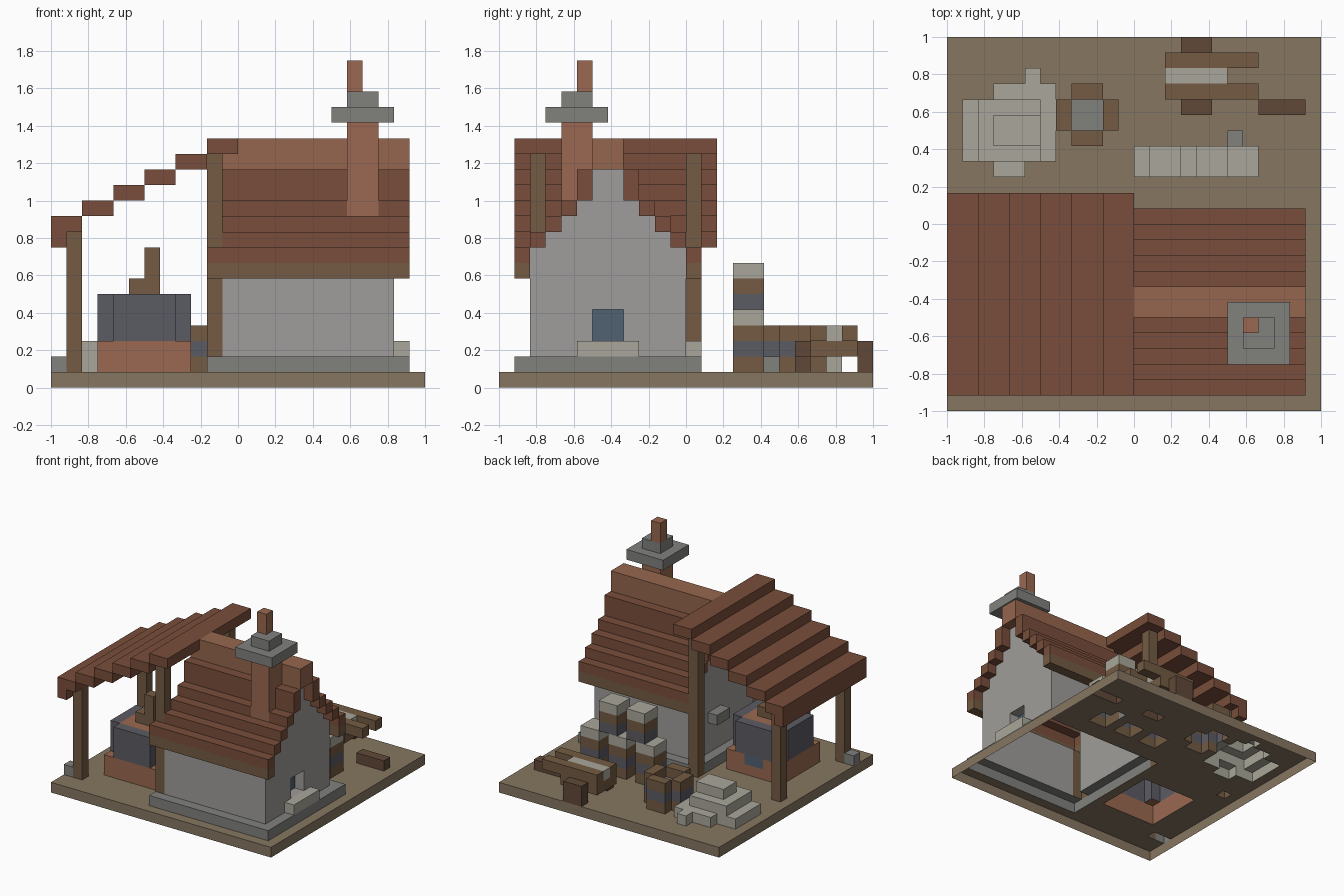
import bpy, bmesh
from mathutils import Vector

if "Cube" in bpy.data.objects:
    bpy.data.objects.remove(bpy.data.objects["Cube"])

U = 1 / 12                      # one block
cells = {}                      # block -> part name
colours = {}                    # part name -> colour

WOOD, ROOF, RIDGE = (.45, .36, .27), (.47, .31, .24), (.58, .40, .31)
BRICK, STONE, PALE = (.60, .41, .32), (.50, .50, .49), (.66, .65, .60)
WALL, IRON, EARTH = (.62, .61, .60), (.36, .36, .39), (.52, .46, .38)
BLUE = (.32, .38, .44)


def part(name, colour, *boxes):
    """Fill boxes (x0, x1, y0, y1, z0, z1) with blocks of a named part."""
    colours[name] = colour
    for x0, x1, y0, y1, z0, z1 in boxes:
        for x in range(x0, x1):
            for y in range(y0, y1):
                for z in range(z0, z1):
                    cells[x, y, z] = name


def carve(x0, x1, y0, y1, z0, z1):
    for x in range(x0, x1):
        for y in range(y0, y1):
            for z in range(z0, z1):
                cells.pop((x, y, z), None)


# Ground plate and house foundation
part("base", EARTH, (-12, 12, -12, 12, 0, 1))
part("foundation", STONE, (-2, 11, -11, 1, 1, 2))

# Gabled house and stepped roof, mirrored about y = -5
roof_steps = [(6, 7, 9), (5, 9, 10), (4, 10, 11), (3, 11, 12), (2, 12, 14), (1, 14, 16)]
for d, lo, hi in roof_steps:
    for y in (-5 - d, -6 + d):
        if d < 6:
            part("house_wall", WALL, (-1, 10, y, y + 1, 2, lo))
        part("ridge" if d == 1 else "main_roof", RIDGE if d == 1 else ROOF,
             (-2 if d == 6 else -1, 11, y, y + 1, lo, hi))
        if d == 6:
            part("eave_beam", WOOD, (-2, 11, y, y + 1, 7, 8))

# Window recess, sills and wall stone
part("window", BLUE, (8, 9, -6, -4, 3, 5))
carve(9, 10, -6, -4, 3, 5)
part("window_sill", PALE, (10, 11, -7, -3, 2, 3), (3, 6, 0, 1, 2, 3))
part("wall_stone", STONE, (-2, -1, -4, -2, 5, 6))

# Chimney
part("chimney", BRICK, (7, 9, -8, -6, 11, 17), (7, 8, -7, -6, 19, 21))
part("chimney_cap", STONE, (6, 10, -9, -5, 17, 18), (7, 9, -8, -6, 18, 19))

# Lean-to posts and stepped roof
for y, z in ((-10, 2), (0, 1)):
    part("tall_post", WOOD, (-2, -1, y, y + 1, z, 15))
    part("short_post", WOOD, (-11, -10, y, y + 1, 1, 10))
for i in range(6):
    part("lean_to_roof", ROOF, (-12 + 2 * i, -10 + 2 * i, -11, 2, 10 + i, 11 + i))
part("lean_to_roof", ROOF, (-12, -11, -11, 2, 9, 10))

# Forge with iron hearth and handle
part("forge_base", BRICK, (-9, -3, -8, -2, 1, 3))
part("forge_vent", BLUE, (-7, -5, -3, -2, 2, 3))
part("forge_hearth", IRON, (-8, -4, -8, -2, 3, 6), (-9, -3, -7, -3, 3, 6))
part("forge_coals", BRICK, (-8, -4, -7, -3, 5, 6))
part("forge_tool", WOOD, (-7, -5, -6, -4, 6, 7), (-6, -5, -6, -5, 7, 9))


def barrel(x, y, z, layers):
    for i, (name, colour) in enumerate(layers):
        part(name, colour, (x, x + 2, y, y + 2, z + i, z + i + 1))


# Stacked barrels
wood, band, lid = ("barrel_staves", WOOD), ("barrel_band", IRON), ("barrel_lid", PALE)
for x in (0, 3, 6):
    barrel(x, 3, 1, [wood, band, wood, lid])
for x in (1, 4):
    barrel(x, 3, 5, [band, wood, lid])

# Open water tub
for z in (1, 2, 3):
    part("tub_band" if z == 2 else "tub_staves", IRON if z == 2 else WOOD,
         (-4, -2, 5, 9, z, z + 1), (-5, -1, 6, 8, z, z + 1))
carve(-4, -2, 6, 8, 2, 4)
part("tub_water", STONE, (-4, -2, 6, 8, 1, 3))

# Hand cart
part("cart_bed", WOOD, (2, 6, 8, 11, 2, 4), (6, 8, 8, 9, 3, 4), (6, 8, 10, 11, 3, 4))
part("cart_load", PALE, (2, 6, 9, 10, 3, 4))
part("cart_wheel", (.38, .29, .23), (3, 5, 7, 8, 1, 3), (3, 5, 11, 12, 1, 3))
part("log", (.38, .29, .23), (8, 11, 7, 8, 1, 2))

# Rubble heap and loose stones
part("rubble", PALE, (-11, -5, 4, 8, 1, 2), (-9, -5, 8, 9, 1, 2), (-9, -7, 3, 4, 1, 2),
     (-7, -6, 9, 10, 1, 2), (-10, -6, 4, 8, 2, 3), (-9, -6, 5, 7, 3, 4))
part("loose_stone", STONE, (-12, -11, -10, -9, 1, 2), (6, 7, 5, 6, 1, 2))

# Skin each part: keep only faces open to the air, leave the underside open
for name, colour in colours.items():
    bm = bmesh.new()
    for c in [k for k, v in cells.items() if v == name]:
        for axis in range(3):
            for s in (-1, 1):
                n = [0, 0, 0]
                n[axis] = s
                near = tuple(a + b for a, b in zip(c, n))
                if near in cells or near[2] < 0:
                    continue
                n = Vector(n)
                u = Vector([float(i == (axis + 1) % 3) for i in range(3)])
                v = n.cross(u)
                mid = Vector(c) + Vector((.5, .5, .5)) + n / 2
                bm.faces.new([bm.verts.new((mid + a * u / 2 + b * v / 2) * U)
                              for a, b in ((-1, -1), (1, -1), (1, 1), (-1, 1))])
    bmesh.ops.remove_doubles(bm, verts=bm.verts, dist=.001)
    bmesh.ops.dissolve_limit(bm, angle_limit=.01, verts=bm.verts, edges=bm.edges)
    mesh = bpy.data.meshes.new(name)
    bm.to_mesh(mesh)
    bm.free()
    mat = bpy.data.materials.new(name)
    mat.diffuse_color = (*[k ** 2.2 for k in colour], 1)
    mat.use_nodes = True
    mat.node_tree.nodes["Principled BSDF"].inputs["Base Color"].default_value = mat.diffuse_color
    mesh.materials.append(mat)
    bpy.context.collection.objects.link(bpy.data.objects.new(name, mesh))
